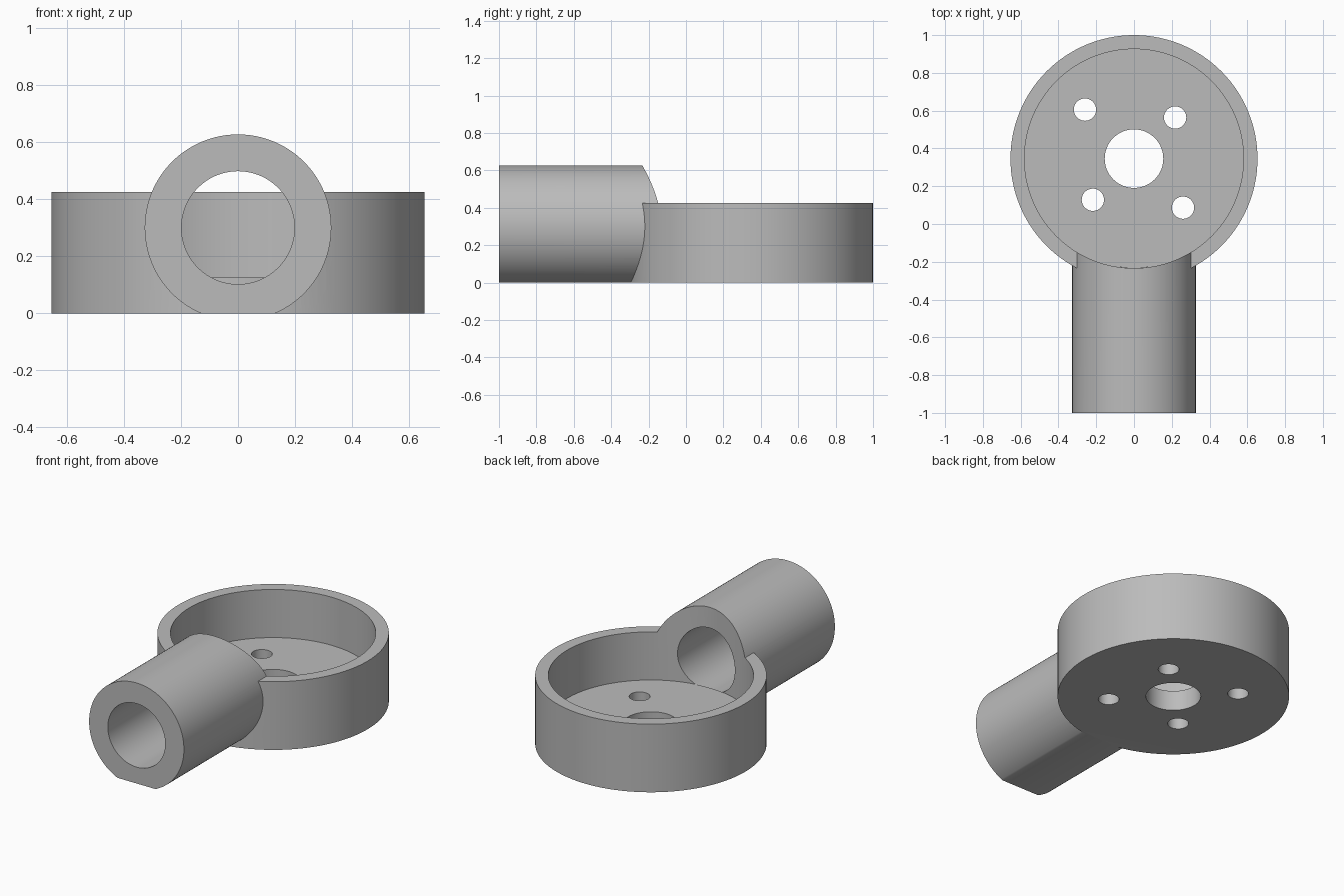
import bpy, math
from mathutils import Vector

if "Cube" in bpy.data.objects:
    bpy.data.objects.remove(bpy.data.objects["Cube"], do_unlink=True)

CUP_Y, CUP_R, POCKET_R, CUP_H, FLOOR = 0.346, 0.654, 0.58, 0.425, 0.125
PIPE_Z, PIPE_R, BORE_R = 0.30, 0.327, 0.198

grey = bpy.data.materials.new("plain grey")
grey.use_nodes = True
grey.diffuse_color = (0.5, 0.5, 0.5, 1)
grey.node_tree.nodes["Principled BSDF"].inputs["Base Color"].default_value = (0.5, 0.5, 0.5, 1)


def upright(name, x, y, radius, low, high, sides=128):
    bpy.ops.mesh.primitive_cylinder_add(vertices=sides, radius=radius, depth=high - low,
                                        location=(x, y, (low + high) / 2))
    bpy.context.object.name = name
    return bpy.context.object


def lengthwise(name, radius, front, back, sides=128):
    bpy.ops.mesh.primitive_cylinder_add(vertices=sides, radius=radius, depth=back - front,
                                        location=(0, (front + back) / 2, PIPE_Z),
                                        rotation=(math.pi / 2, 0, 0))
    bpy.context.object.name = name
    return bpy.context.object


def combine(target, tool, operation):
    """Apply a boolean and remove its helper."""
    bpy.context.view_layer.objects.active = target
    mod = target.modifiers.new("combine", 'BOOLEAN')
    mod.object, mod.operation, mod.solver = tool, operation, 'EXACT'
    bpy.ops.object.modifier_apply(modifier=mod.name)
    bpy.data.objects.remove(tool, do_unlink=True)


# Cup and side pipe, joined as one solid and trimmed flat underneath
body = upright("cup_with_pipe", 0, CUP_Y, CUP_R, -0.1, CUP_H)
combine(body, lengthwise("pipe", PIPE_R, -1, 0), 'UNION')
bpy.ops.mesh.primitive_cube_add(size=4, location=(0, 0, -2))
combine(body, bpy.context.object, 'DIFFERENCE')

# Pipe bore, ending at the curved cup wall
bore = lengthwise("bore", BORE_R, -1.2, 0.1)
combine(bore, upright("bore_end", 0, CUP_Y, POCKET_R - 0.001, -1, 2), 'DIFFERENCE')
combine(body, bore, 'DIFFERENCE')

# Open pocket, which also trims the pipe end above the rim
combine(body, upright("pocket", 0, CUP_Y, POCKET_R, FLOOR, 1), 'DIFFERENCE')

# Centre hole and four screw holes on two diagonals
combine(body, upright("centre_hole", 0, CUP_Y, 0.155, -0.2, 0.2, 96), 'DIFFERENCE')
for i in range(4):
    angle = math.radians(45 + 90 * i)
    reach = 0.367 if i % 2 else 0.308
    combine(body, upright("screw_hole", reach * math.cos(angle), CUP_Y + reach * math.sin(angle),
                          0.059, -0.2, 0.2, 48), 'DIFFERENCE')

# Finish
body.data.materials.clear()
body.data.materials.append(grey)
for face in body.data.polygons:
    face.material_index = 0
bpy.ops.object.select_all(action='DESELECT')
body.select_set(True)
bpy.context.view_layer.objects.active = body
bpy.ops.object.shade_smooth_by_angle(angle=math.radians(25))
